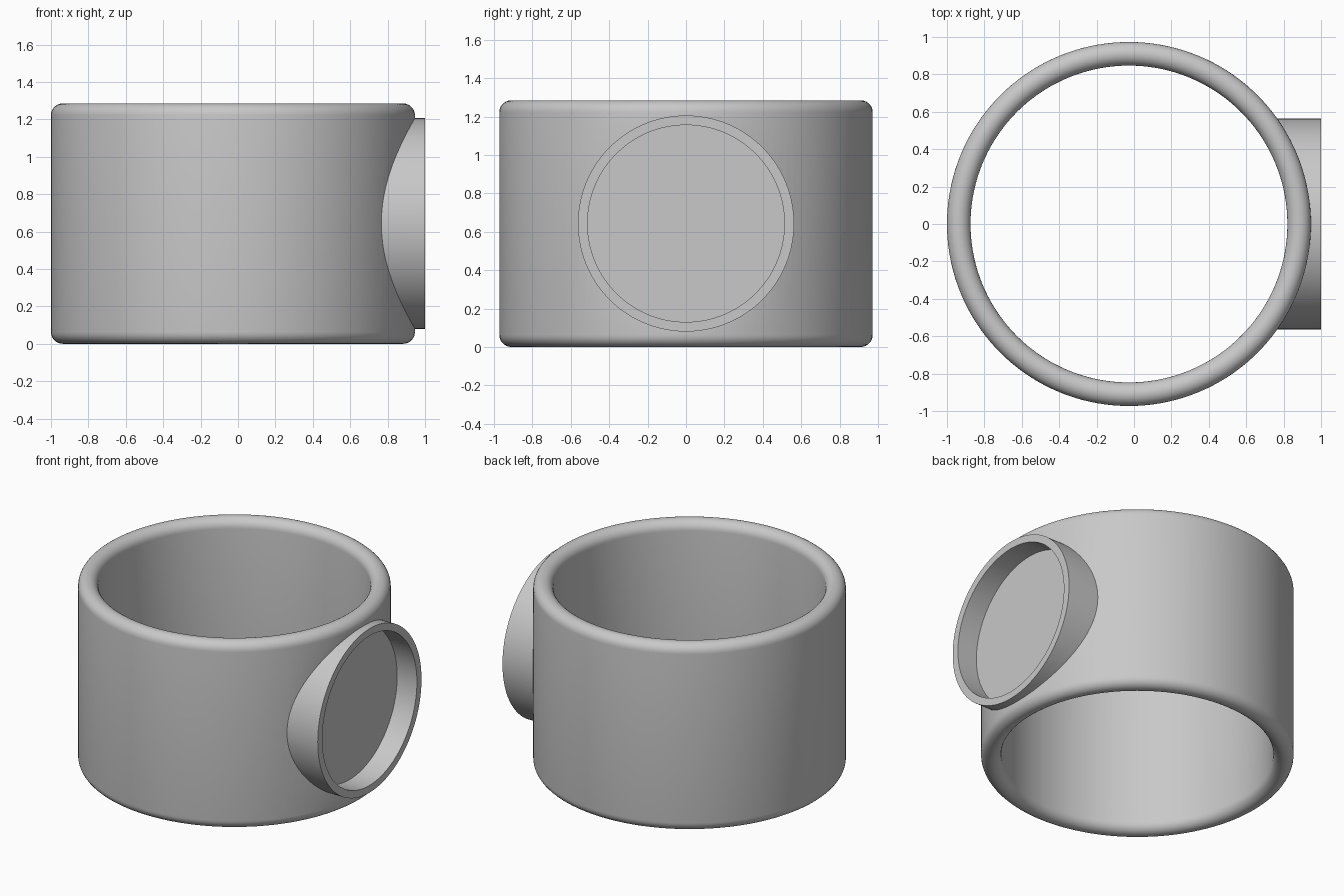
import bpy
import bmesh
import math
from mathutils import Matrix, Vector

cube = bpy.data.objects.get("Cube")
if cube:
    bpy.data.objects.remove(cube, do_unlink=True)

CX = -0.027                # ring axis
R_OUT, R_IN, HEIGHT = 0.973, 0.847, 1.285
BOSS_Z, BOSS_R, RECESS_R = 0.643, 0.563, 0.513
FLOOR_X = 0.85             # floor of the round recess
SIDES = 144

grey = bpy.data.materials.new("plain grey")
grey.use_nodes = True
grey.diffuse_color = (0.58, 0.58, 0.58, 1)
grey.node_tree.nodes["Principled BSDF"].inputs["Base Color"].default_value = (0.58, 0.58, 0.58, 1)


def add_object(name, bm):
    bmesh.ops.recalc_face_normals(bm, faces=bm.faces[:])
    mesh = bpy.data.meshes.new(name)
    bm.to_mesh(mesh)
    bm.free()
    mesh.materials.append(grey)
    obj = bpy.data.objects.new(name, mesh)
    bpy.context.collection.objects.link(obj)
    return obj


def cylinder(name, radius, length, centre, along_x=False):
    bm = bmesh.new()
    turn = Matrix.Rotation(math.pi / 2, 4, 'Y') if along_x else Matrix()
    bmesh.ops.create_cone(bm, cap_ends=True, segments=SIDES, radius1=radius, radius2=radius,
                          depth=length, matrix=Matrix.Translation(Vector(centre)) @ turn)
    return add_object(name, bm)


def lathe(name, profile):
    """Spin a closed (radius, z) profile around the ring axis."""
    bm = bmesh.new()
    rows = []
    for i in range(SIDES):
        a = 2 * math.pi * i / SIDES
        rows.append([bm.verts.new((CX + r * math.cos(a), r * math.sin(a), z)) for r, z in profile])
    n = len(profile)
    for i in range(SIDES):
        p, q = rows[i], rows[(i + 1) % SIDES]
        for j in range(n):
            k = (j + 1) % n
            bm.faces.new((p[j], q[j], q[k], p[k]))
    return add_object(name, bm)


def combine(target, other, operation):
    """Apply a boolean and discard the second solid."""
    mod = target.modifiers.new(operation.lower(), 'BOOLEAN')
    mod.operation, mod.object, mod.solver = operation, other, 'EXACT'
    bpy.context.view_layer.objects.active = target
    bpy.ops.object.modifier_apply(modifier=mod.name)
    bpy.data.objects.remove(other, do_unlink=True)


# Ring wall with fully rounded top and bottom rims
rim = (R_OUT - R_IN) / 2
mid = (R_OUT + R_IN) / 2
STEPS = 14
profile = []
for centre_z, start in ((HEIGHT - rim, 0), (rim, math.pi)):
    for s in range(STEPS + 1):
        a = start + math.pi * s / STEPS
        profile.append((mid + rim * math.cos(a), centre_z + rim * math.sin(a)))
ring = lathe("ring_with_side_socket", profile)

# Side boss, trimmed inside the wall so the bore stays clean
boss = cylinder("side_boss", BOSS_R, 0.6, (0.7, 0, BOSS_Z), True)
combine(boss, cylinder("boss_trim", mid, 3, (CX, 0, BOSS_Z)), 'DIFFERENCE')
combine(ring, boss, 'UNION')

# Round flat-bottomed recess in the boss
recess = cylinder("recess_cutter", RECESS_R, 0.5, (FLOOR_X + 0.25, 0, BOSS_Z), True)
combine(ring, recess, 'DIFFERENCE')

# Smooth walls, crisp edges
bpy.ops.object.select_all(action='DESELECT')
ring.select_set(True)
bpy.context.view_layer.objects.active = ring
bpy.ops.object.shade_smooth_by_angle(angle=math.radians(30))
